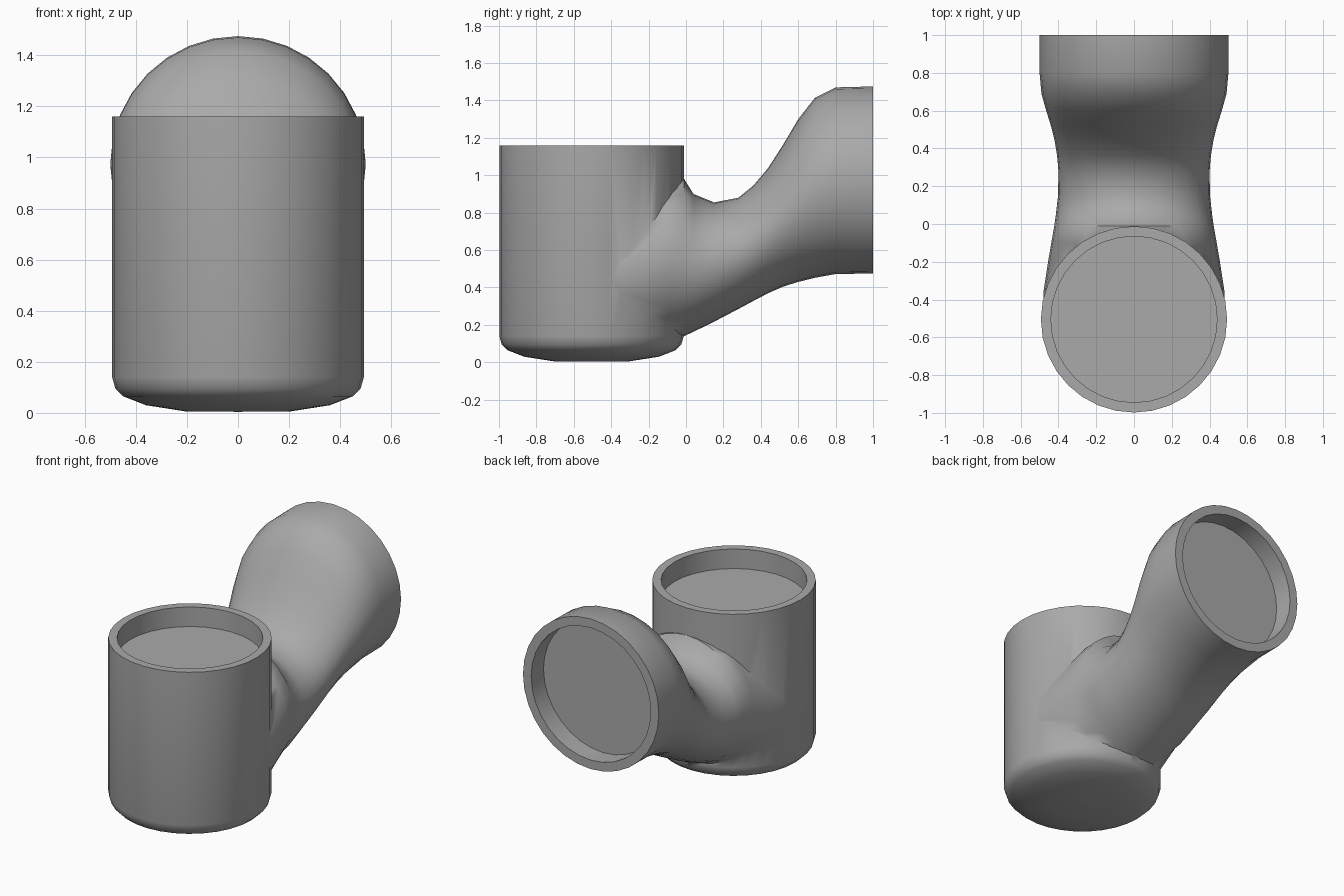
import bpy
import bmesh
import math

cube = bpy.data.objects.get("Cube")
if cube:
    bpy.data.objects.remove(cube, do_unlink=True)

SIDES = 32
BOWL_Y = -0.505
OUTLET_Z = 0.975

grey = bpy.data.materials.new("plain grey")
grey.use_nodes = True
colour = (0.4, 0.4, 0.4, 1)
grey.diffuse_color = colour
grey.node_tree.nodes["Principled BSDF"].inputs["Base Color"].default_value = colour


def loft(name, rings):
    """Skin a closed tube through rings of points and cap both ends."""
    bm = bmesh.new()
    loops = [[bm.verts.new(p) for p in ring] for ring in rings]
    for a, b in zip(loops, loops[1:]):
        for i in range(SIDES):
            j = (i + 1) % SIDES
            bm.faces.new((a[i], a[j], b[j], b[i]))
    bm.faces.new(loops[0])
    bm.faces.new(loops[-1])
    bmesh.ops.recalc_face_normals(bm, faces=bm.faces[:])
    mesh = bpy.data.meshes.new(name)
    bm.to_mesh(mesh)
    bm.free()
    mesh.materials.append(grey)
    obj = bpy.data.objects.new(name, mesh)
    bpy.context.collection.objects.link(obj)
    return obj


def angles():
    return [math.tau * i / SIDES for i in range(SIDES)]


def flat_ring(r, z):
    return [(r * math.cos(a), BOWL_Y + r * math.sin(a), z) for a in angles()]


def upright_ring(y, bottom, top, half_width):
    mid, half = (top + bottom) / 2, (top - bottom) / 2
    return [(half_width * math.cos(a), y, mid + half * math.sin(a)) for a in angles()]


def combine(target, other, operation):
    mod = target.modifiers.new(operation.lower(), "BOOLEAN")
    mod.operation, mod.object, mod.solver = operation, other, "EXACT"
    bpy.context.view_layer.objects.active = target
    bpy.ops.object.modifier_apply(modifier=mod.name)
    bpy.data.objects.remove(other, do_unlink=True)


# Upright cup with a rounded base
base_profile = [(0.2, 0.005), (0.36, 0.03), (0.45, 0.065), (0.48, 0.095),
                (0.493, 0.14), (0.493, 1.16)]
fitting = loft("pipe_elbow", [flat_ring(r, z) for r, z in base_profile])

# Rising branch: y, bottom, top, half width
sections = [
    (-0.5, 0.003, 0.85, 0.485), (-0.35, 0.022, 0.88, 0.478),
    (-0.2, 0.062, 0.92, 0.455), (-0.1, 0.1, 0.97, 0.438),
    (-0.01, 0.14, 0.98, 0.422), (0.04, 0.163, 0.9, 0.415),
    (0.15, 0.217, 0.855, 0.402), (0.28, 0.285, 0.88, 0.4),
    (0.36, 0.328, 0.945, 0.407), (0.44, 0.37, 1.04, 0.42),
    (0.52, 0.405, 1.165, 0.44), (0.6, 0.43, 1.3, 0.465),
    (0.69, 0.452, 1.415, 0.49), (0.8, 0.472, 1.47, 0.5),
    (1.0, 0.475, 1.475, 0.5)]
branch = loft("branch", [upright_ring(*s) for s in sections])
combine(fitting, branch, "UNION")

# Shallow sockets in both openings
R, DEPTH = 0.44, 0.13
cup_cutter = loft("cup_socket", [flat_ring(R, 1.16 - DEPTH), flat_ring(R, 1.3)])
combine(fitting, cup_cutter, "DIFFERENCE")
outlet_cutter = loft("outlet_socket", [
    upright_ring(y, OUTLET_Z - R, OUTLET_Z + R, R) for y in (1 - DEPTH, 1.2)])
combine(fitting, outlet_cutter, "DIFFERENCE")

# Smooth walls, crisp rims
bpy.ops.object.select_all(action="DESELECT")
fitting.select_set(True)
bpy.context.view_layer.objects.active = fitting
bpy.ops.object.shade_smooth_by_angle(angle=math.radians(55))
